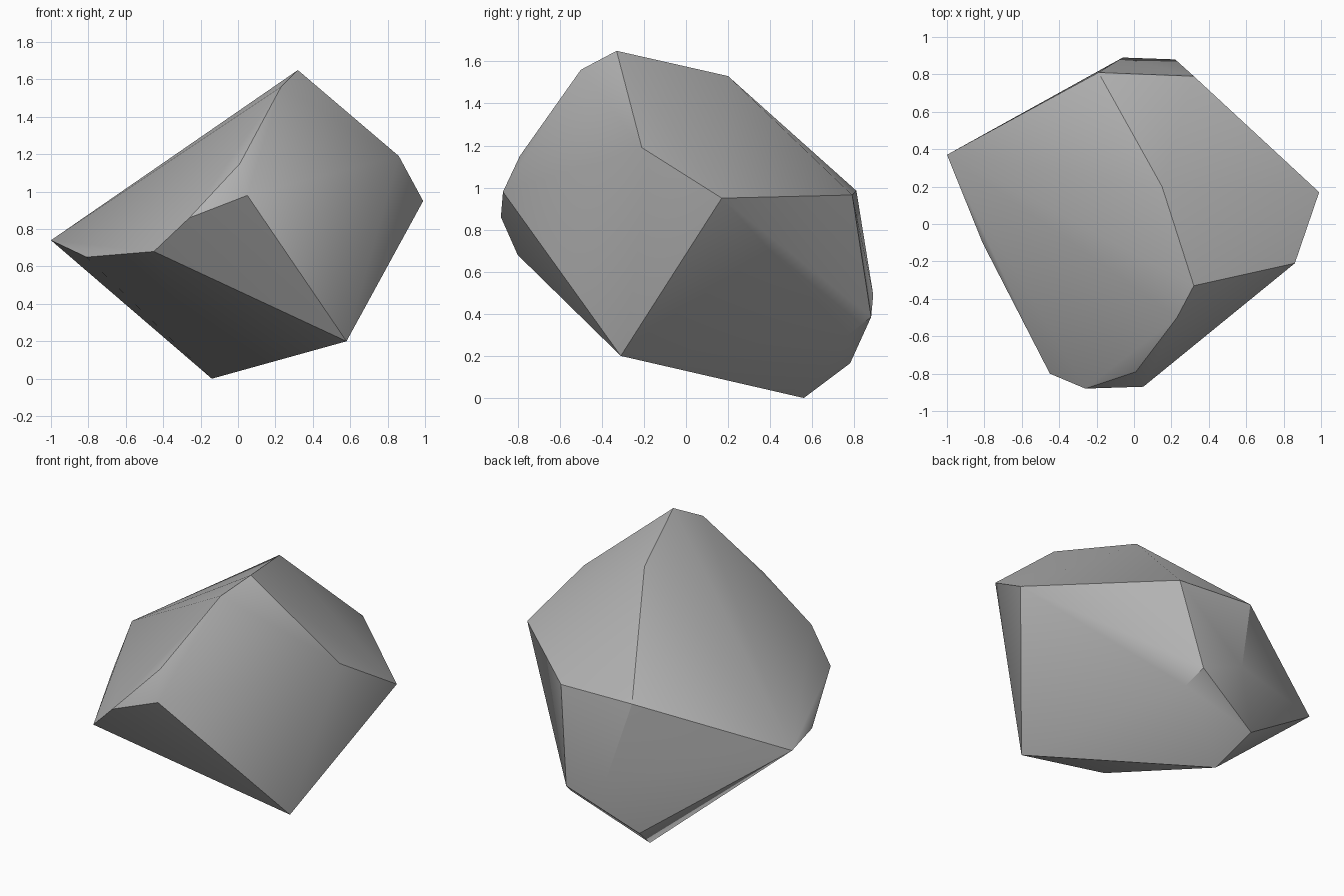
import bpy
import bmesh
import math

default_cube = bpy.data.objects.get("Cube")
if default_cube:
    bpy.data.objects.remove(default_cube, do_unlink=True)


def make_material(name, colour):
    material = bpy.data.materials.new(name)
    material.use_nodes = True
    material.diffuse_color = colour
    material.node_tree.nodes["Principled BSDF"].inputs["Base Color"].default_value = colour
    return material


def make_hull(name, corners, material):
    """Wrap a convex, faceted stone around its corner points."""
    bm = bmesh.new()
    for corner in corners:
        bm.verts.new(corner)
    hull = bmesh.ops.convex_hull(bm, input=bm.verts[:], use_existing_faces=False)
    unused = {v for v in hull["geom_interior"] + hull["geom_unused"]
              if isinstance(v, bmesh.types.BMVert) and not v.link_faces}
    bmesh.ops.delete(bm, geom=list(unused), context="VERTS")
    bmesh.ops.recalc_face_normals(bm, faces=bm.faces[:])

    mesh = bpy.data.meshes.new(name)
    bm.to_mesh(mesh)
    bm.free()
    mesh.materials.append(material)
    rock = bpy.data.objects.new(name, mesh)
    bpy.context.collection.objects.link(rock)
    return rock


# Ridge running over the top
ridge = [(0.32, -0.33, 1.65), (0.23, -0.5, 1.56), (0.15, 0.2, 1.53)]

# Blunt nose at the front
nose = [(0.01, -0.79, 1.15), (0.05, -0.87, 0.98),
        (-0.26, -0.88, 0.86), (-0.45, -0.8, 0.68)]

# Widest corners on either side
flanks = [(-1, 0.37, 0.74), (-0.81, -0.1, 0.65),
          (0.99, 0.17, 0.95), (0.86, -0.21, 1.19)]

# Chipped back end
back = [(-0.19, 0.81, 0.985), (0.32, 0.79, 0.965), (-0.06, 0.89, 0.49),
        (0.22, 0.88, 0.385), (0.26, 0.77, 0.3), (-0.22, 0.78, 0.165)]

# Low corners of the underside
underside = [(-0.14, 0.56, 0), (0.58, -0.31, 0.2)]

stone_grey = make_material("stone grey", (0.45, 0.45, 0.45, 1))
rock = make_hull("rock", ridge + nose + flanks + back + underside, stone_grey)

# Soft shading across shallow facets, crisp lines on the steep ones
bpy.ops.object.select_all(action="DESELECT")
rock.select_set(True)
bpy.context.view_layer.objects.active = rock
bpy.ops.object.shade_smooth_by_angle(angle=math.radians(30))
